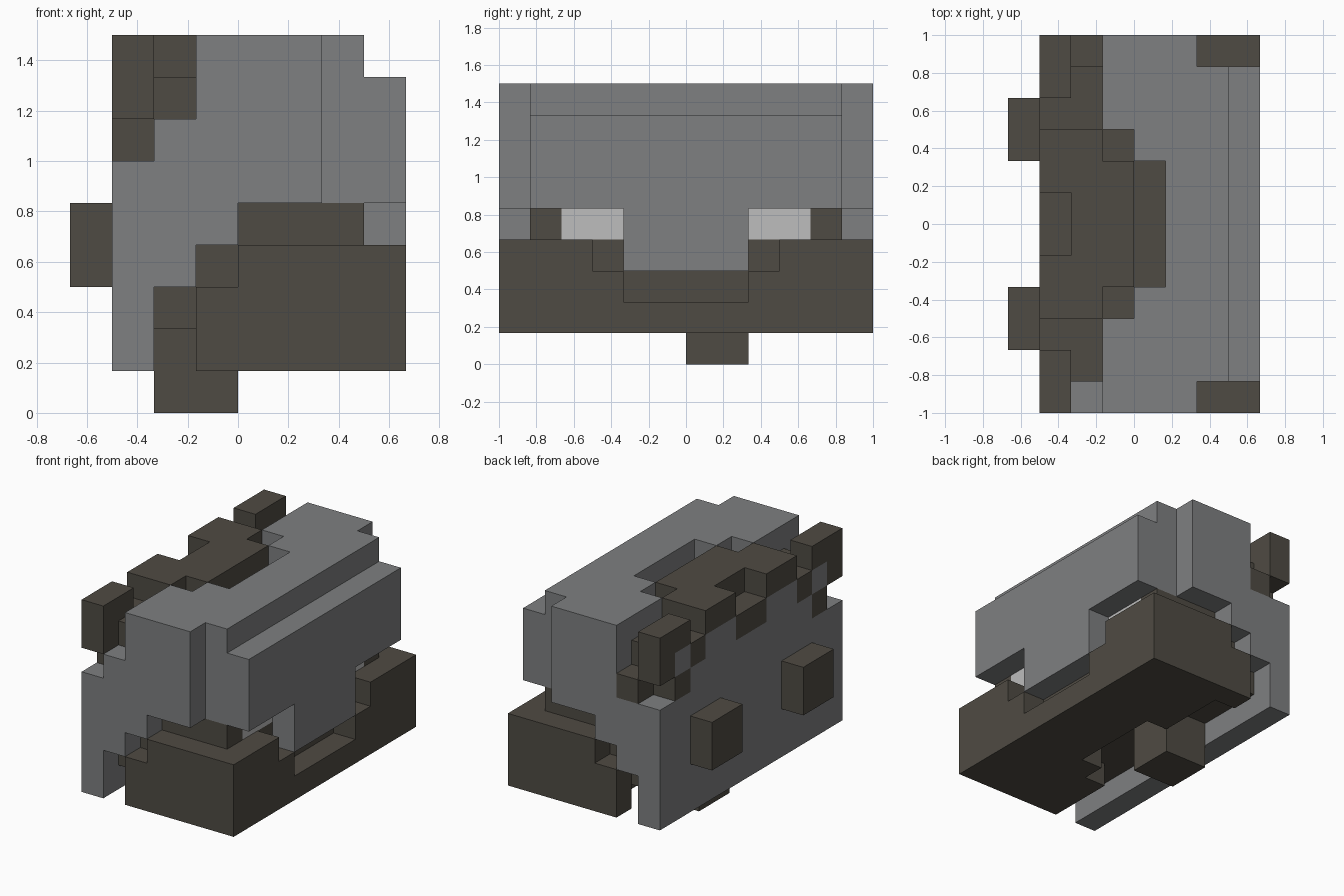
import bpy, bmesh
from itertools import product

if "Cube" in bpy.data.objects:
    bpy.data.objects.remove(bpy.data.objects["Cube"], do_unlink=True)

U = 1 / 6  # edge length of one block


def material(name, rgb):
    m = bpy.data.materials.new(name)
    m.use_nodes = True
    m.diffuse_color = (*rgb, 1)
    bsdf = next(n for n in m.node_tree.nodes if n.type == "BSDF_PRINCIPLED")
    bsdf.inputs["Base Color"].default_value = (*rgb, 1)
    bsdf.inputs["Roughness"].default_value = 0.9
    return m


grey = material("stone grey", (0.21, 0.215, 0.22))
brown = material("dark brown", (0.078, 0.070, 0.056))
white = material("pale grey", (0.51, 0.51, 0.51))


def box(x0, x1, y0, y1, z0, z1):
    """Grid cells inside a box."""
    return set(product(range(x0, x1), range(y0, y1), range(z0, z1)))


def pair(x0, x1, y0, y1, z0, z1):
    """A box and its mirror image across y = 0."""
    return box(x0, x1, y0, y1, z0, z1) | box(x0, x1, -y1, -y0, z0, z1)


def build(name, cells, mat):
    """Outer skin of a group of cells as one clean mesh."""
    bm = bmesh.new()
    verts = {}
    for c in sorted(cells):
        for axis, side in product(range(3), (0, 1)):
            n = list(c)
            n[axis] += 1 if side else -1
            if tuple(n) in cells:
                continue
            a, b = (axis + 1) % 3, (axis + 2) % 3
            ring = []
            for da, db in ((0, 0), (1, 0), (1, 1), (0, 1)):
                p = list(c)
                p[axis] += side
                p[a] += da
                p[b] += db
                p = tuple(p)
                if p not in verts:
                    verts[p] = bm.verts.new([v * U for v in p])
                ring.append(verts[p])
            bm.faces.new(ring if side else ring[::-1])
    bmesh.ops.dissolve_limit(bm, angle_limit=0.01, verts=bm.verts[:], edges=bm.edges[:])
    me = bpy.data.meshes.new(name)
    bm.to_mesh(me)
    bm.free()
    me.materials.append(mat)
    ob = bpy.data.objects.new(name, me)
    bpy.context.collection.objects.link(ob)


# Crest along the top and the curls at both ends
crest = (box(-2, -1, -5, 5, 7, 8) | box(-2, -1, -3, 3, 8, 9)
         | box(-2, -1, 5, 6, 6, 7)
         | box(-1, 0, -2, 2, 8, 9) | box(-1, 0, -3, 3, 7, 8)
         | box(0, 1, -2, 2, 7, 8)
         | pair(-3, -2, 1, 3, 8, 9) | box(-3, -2, -1, 1, 7, 8))
curls = (pair(-3, -2, 3, 4, 7, 8) | pair(-3, -2, 4, 5, 6, 7)
         | pair(-3, -2, 4, 5, 8, 9) | pair(-3, -2, 5, 6, 7, 9))
crest_hollow = pair(-1, 0, 2, 3, 8, 9) | box(0, 1, -2, 2, 8, 9)

# Stepped grey shell with back plate, overhanging lip and central tab
shell = (box(-3, -2, -6, 6, 1, 6) | box(-2, -1, -6, 6, 3, 6)
         | box(-2, -1, -6, 5, 6, 7)
         | box(-1, 0, -6, 6, 4, 9) | box(0, 2, -6, 6, 5, 9)
         | box(2, 3, -5, 5, 5, 9) | box(3, 4, -5, 5, 5, 8)
         | box(3, 4, -2, 2, 3, 5)
         | box(-3, -2, -4, 4, 6, 7) | pair(-3, -2, 1, 3, 7, 8)
         | pair(-3, -2, 4, 5, 7, 8))
shell -= crest | curls | crest_hollow

# Lower jaw with notched rim and an opening underneath
jaw = (box(-1, 4, -6, 6, 1, 2) | pair(-1, 4, 2, 6, 2, 3)
       | pair(0, 4, 3, 6, 3, 4))
jaw -= box(-1, 0, -3, 5, 1, 2) | box(0, 1, -2, 2, 1, 2)

# Recessed mouth lining, pale insets and foot
insets = pair(2, 3, 2, 4, 4, 5)
lining = (box(0, 3, -5, 5, 4, 5) | box(-1, 3, -5, 5, 3, 4)
          | box(-2, 3, -5, 5, 2, 3)) - insets - jaw
foot = box(-2, 0, 0, 2, 0, 2) - jaw

build("shell", shell, grey)
build("crest", crest, brown)
build("curls", curls, brown)
build("jaw", jaw, brown)
build("mouth_lining", lining, brown)
build("mouth_insets", insets, white)
build("foot", foot, brown)
build("back_knobs", pair(-4, -3, 2, 4, 3, 5), brown)
